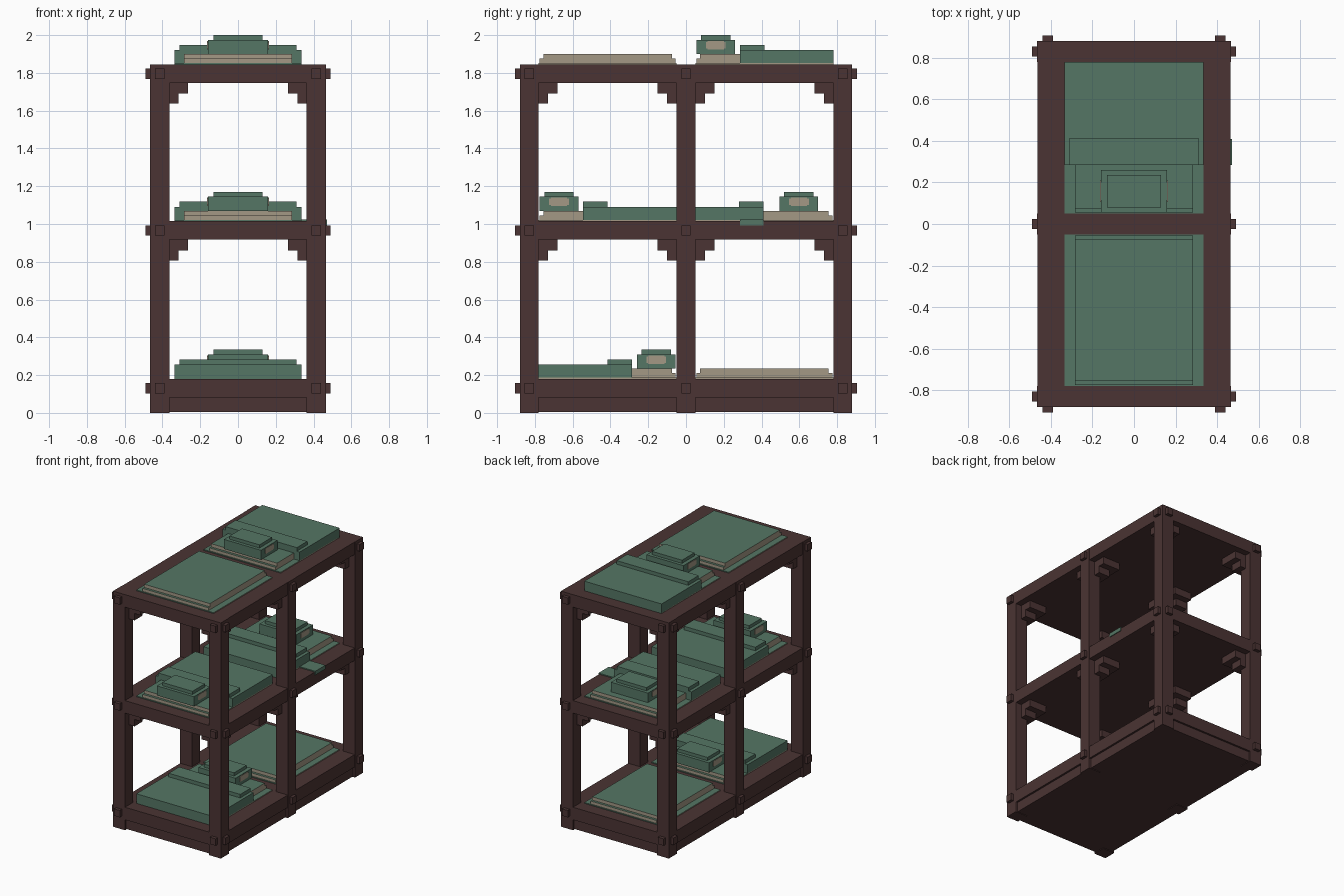
import bpy
import bmesh

cube = bpy.data.objects.get("Cube")
if cube:
    bpy.data.objects.remove(cube)


def material(name, rgb):
    m = bpy.data.materials.new(name)
    m.use_nodes = True
    m.diffuse_color = (*rgb, 1)
    m.node_tree.nodes["Principled BSDF"].inputs["Base Color"].default_value = (*rgb, 1)
    return m


WOOD = material("dark wood", (0.070, 0.034, 0.033))
GREEN = material("green cloth", (0.090, 0.180, 0.128))
LINEN = material("pale linen", (0.366, 0.315, 0.235))


def boxes(name, spans, mats, rule=None):
    """One object from boxes given as ((x0, x1), (y0, y1), (z0, z1))."""
    bm = bmesh.new()
    for span in spans:
        verts = bmesh.ops.create_cube(bm, size=1)["verts"]
        for v in verts:
            for i in range(3):
                lo, hi = sorted(span[i])
                v.co[i] = lo if v.co[i] < 0 else hi
    bm.normal_update()
    if rule:
        for f in bm.faces:
            f.material_index = rule(f.normal)
    mesh = bpy.data.meshes.new(name)
    bm.to_mesh(mesh)
    bm.free()
    for m in mats:
        mesh.materials.append(m)
    obj = bpy.data.objects.new(name, mesh)
    bpy.context.collection.objects.link(obj)
    return obj


def around(c, r):
    return (c - r, c + r)


HX, HY, POST = 0.465, 0.88, 0.1
LEVELS = (0.18, 1.015, 1.845)
SHELF = 0.098
POST_X, POST_Y = HX - POST / 2, HY - POST / 2

# Frame posts
boxes("posts", [(around(sx * POST_X, 0.052), around(y, 0.05), (0, LEVELS[2]))
                for sx in (-1, 1) for y in (-POST_Y, 0, POST_Y)], [WOOD])

# Shelves, with a slightly recessed plinth under the lowest
for name, top in zip(("lower_shelf", "middle_shelf", "upper_shelf"), LEVELS):
    boxes(name, [(around(0, HX), around(0, HY), (top - SHELF, top))], [WOOD])
boxes("plinth", [(around(0, HX - 0.015), around(0, HY - 0.015), (0.005, 0.105))], [WOOD])

# Square pegs through the joints
pegs = []
for top in LEVELS:
    z = around(top - 0.05, 0.027)
    for y in (-POST_Y, 0, POST_Y):
        pegs.append((around(0, HX + 0.026), around(y, 0.025), z))
    for sx in (-1, 1):
        pegs.append((around(sx * POST_X, 0.025), around(0, HY + 0.026), z))
# Keep only the peg ends, so that nothing crosses the shelves
ends = []
for x, y, z in pegs:
    for s in (-1, 1):
        if x[1] > HX:
            ends.append(((s * (HX - 0.01), s * x[1]), y, z))
        else:
            ends.append((x, (s * (HY - 0.01), s * y[1]), z))
boxes("pegs", ends, [WOOD])

# Stepped brackets in the corners under the two upper shelves
steps = []
for top in LEVELS[1:]:
    under = top - SHELF
    for sx in (-1, 1):
        for y in (-POST_Y, 0, POST_Y):
            for reach, drop in ((0.1, 0.056), (0.05, 0.11)):
                inner = HX - POST - reach
                y0 = y - 0.05 - reach if y > -0.1 else y
                y1 = y + 0.05 + reach if y < 0.1 else y
                steps.append(((sx * inner, sx * POST_X), (y0, y1), (under - drop, under)))
boxes("brackets", steps, [WOOD])


def sheet_rule(n):
    return 0 if n.z > 0.5 else 1


def bed(name, z, head, way, made=False, pillow_at=0.005, fold_at=0.235):
    """Bed from its head end, running along y in the given direction."""
    def run(a, b):
        return (head + way * a, head + way * b)

    def up(a, b):
        return (z + a, z + b)

    boxes(name + "_sheet", [(around(0, 0.335), run(0, 0.73), up(0, 0.007))],
          [GREEN, LINEN], lambda n: 1 if abs(n.x) > 0.5 else 0)
    boxes(name + "_mattress",
          [(around(0, 0.285), run(0.005, 0.725), up(0, 0.03)),
           (around(0, 0.285), run(0.025, 0.705), up(0.03, 0.055))],
          [GREEN, LINEN], sheet_rule)
    if made:
        return
    boxes(name + "_blanket",
          [(around(0, 0.335), run(fold_at, 0.73), up(0, 0.075)),
           (around(0, 0.31), run(fold_at, fold_at + 0.13), up(0.075, 0.103))], [GREEN])
    p = pillow_at
    boxes(name + "_pillow",
          [(around(0, 0.16), run(p, p + 0.205), up(0.055, 0.13)),
           (around(0, 0.13), run(p + 0.025, p + 0.18), up(0.13, 0.155))], [GREEN])
    # Pale pillow openings, built as two crossed plates with notched corners
    for sx, side in ((-1, "right"), (1, "left")):
        x = (sx * 0.157, sx * 0.163)
        boxes(name + "_pillow_end_" + side,
              [(x, run(p + 0.05, p + 0.155), up(0.085, 0.119)),
               (x, run(p + 0.06, p + 0.145), up(0.08, 0.124))], [LINEN])


low, mid, high = LEVELS
bed("lower_front_bed", low, -0.05, -1)
bed("lower_back_bed", low, 0.05, 1, made=True)
bed("middle_front_bed", mid, -0.78, 1)
bed("middle_back_bed", mid, 0.78, -1, pillow_at=0.08, fold_at=0.37)
bed("upper_front_bed", high, -0.05, -1, made=True)
bed("upper_back_bed", high, 0.05, 1)

# Blanket corner slipping over the left rail
boxes("blanket_flap", [((0.3, HX + 0.006), (0.285, 0.41), (mid, mid + 0.008)),
                       ((HX, HX + 0.006), (0.285, 0.41), (mid - 0.022, mid))], [GREEN])
